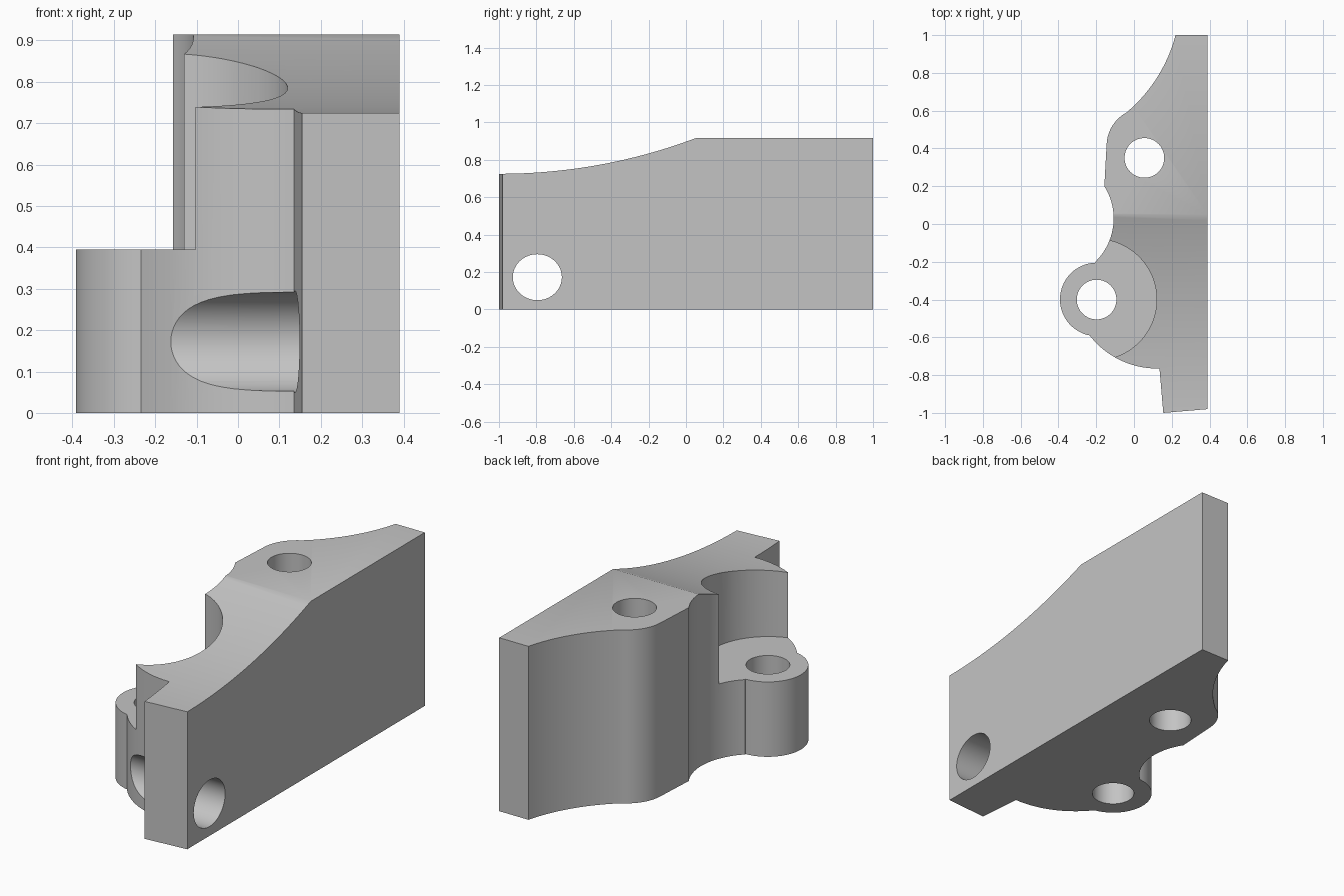
import bpy, bmesh, math
from mathutils import Vector, Matrix

if "Cube" in bpy.data.objects:
    bpy.data.objects.remove(bpy.data.objects["Cube"])

grey = bpy.data.materials.new("plain_grey")
grey.use_nodes = True
grey.diffuse_color = (0.55, 0.55, 0.55, 1)
grey.node_tree.nodes["Principled BSDF"].inputs["Base Color"].default_value = grey.diffuse_color


def arc(a, m, b, steps):
    """Points of the circular arc from a through m to b."""
    (ax, ay), (mx, my), (bx, by) = a, m, b
    d = 2 * (ax * (my - by) + mx * (by - ay) + bx * (ay - my))
    sa, sm, sb = ax * ax + ay * ay, mx * mx + my * my, bx * bx + by * by
    cx = (sa * (my - by) + sm * (by - ay) + sb * (ay - my)) / d
    cy = (sa * (bx - mx) + sm * (ax - bx) + sb * (mx - ax)) / d
    r = math.hypot(ax - cx, ay - cy)
    t0, tm, t1 = (math.atan2(p[1] - cy, p[0] - cx) for p in (a, m, b))
    sweep, part = (t1 - t0) % math.tau, (tm - t0) % math.tau
    if part > sweep:
        sweep -= math.tau
    return [(cx + r * math.cos(t0 + sweep * i / steps),
             cy + r * math.sin(t0 + sweep * i / steps)) for i in range(steps + 1)]


def ring(cx, cy, rx, ry, n=64):
    return [(cx + rx * math.cos(math.tau * i / n),
             cy + ry * math.sin(math.tau * i / n)) for i in range(n)]


def prism(name, profile, low, high, along_x=False):
    """Extrude a profile along z, or a (y, z) profile along x."""
    bm = bmesh.new()
    place = (lambda u, v: (low, u, v)) if along_x else (lambda u, v: (u, v, low))
    face = bm.faces.new([bm.verts.new(place(u, v)) for u, v in profile])
    top = bmesh.ops.extrude_face_region(bm, geom=[face])["geom"]
    shift = Vector((high - low, 0, 0) if along_x else (0, 0, high - low))
    bmesh.ops.translate(bm, vec=shift,
                        verts=[v for v in top if isinstance(v, bmesh.types.BMVert)])
    bmesh.ops.recalc_face_normals(bm, faces=bm.faces)
    mesh = bpy.data.meshes.new(name)
    bm.to_mesh(mesh)
    bm.free()
    mesh.materials.append(grey)
    obj = bpy.data.objects.new(name, mesh)
    bpy.context.collection.objects.link(obj)
    return obj


# Plan outline: straight wall, swept tail, rounded shoulder, waist, boss, belly
outline = [(0.39, -0.98), (0.39, 1.0)]
outline += arc((0.22, 1.0), (0.11, 0.757), (-0.04, 0.59), 20)
outline += arc((-0.04, 0.59), (-0.108, 0.53), (-0.145, 0.42), 10)[1:]
outline += arc((-0.157, 0.2), (-0.108, 0.015), (-0.205, -0.2), 20)
outline += arc((-0.205, -0.205), (-0.392, -0.4), (-0.235, -0.59), 36)
outline += arc((-0.235, -0.59), (-0.07, -0.722), (0.135, -0.765), 20)[1:]
outline += [(0.155, -1.0)]
bracket = prism("bracket_body", outline, 0, 0.915)

# Cutters: sloped top, boss pocket, two upright bolt holes and a cross hole
slope = arc((-1.0, 0.725), (-0.475, 0.771), (0.05, 0.915), 32)
slope = [(-1.2, 0.725)] + slope + [(0.05, 1.2), (-1.2, 1.2)]
cutters = [
    prism("top_slope_cutter", slope, -1, 1, True),
    prism("boss_pocket_cutter", ring(-0.2, -0.4, 0.32, 0.32, 96), 0.395, 1.5),
    prism("boss_hole_cutter", ring(-0.198, -0.4, 0.105, 0.105), -0.5, 1.5),
    prism("rear_hole_cutter", ring(0.055, 0.35, 0.105, 0.105), -0.5, 1.5),
    prism("cross_hole_cutter", ring(-0.795, 0.172, 0.131, 0.123), -1, 1, True),
]
bpy.ops.object.select_all(action="DESELECT")
bpy.context.view_layer.objects.active = bracket
bracket.select_set(True)
for cutter in cutters:
    cut = bracket.modifiers.new(cutter.name, "BOOLEAN")
    cut.operation, cut.solver, cut.object = "DIFFERENCE", "EXACT", cutter
    bpy.ops.object.modifier_apply(modifier=cut.name)
for cutter in cutters:
    bpy.data.objects.remove(cutter)

# Smooth the curved walls and keep the machined edges crisp
bpy.ops.object.shade_smooth_by_angle(angle=math.radians(25))
